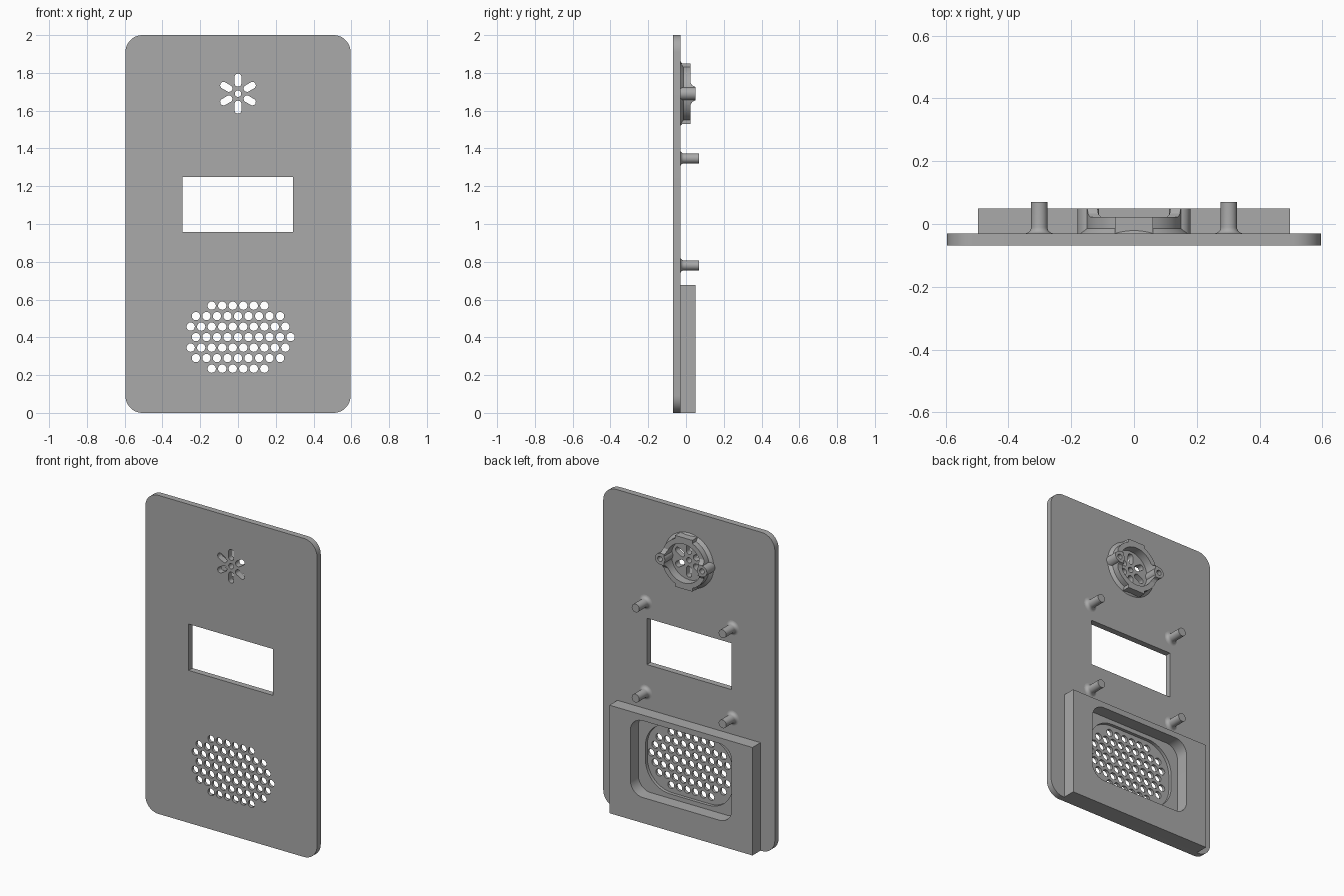
import bpy, bmesh
from math import sin, cos, pi, radians
from mathutils import Vector

if "Cube" in bpy.data.objects:
    bpy.data.objects.remove(bpy.data.objects["Cube"])

grey = bpy.data.materials.new("plain grey")
grey.use_nodes = True
colour = (0.4, 0.4, 0.4, 1)
grey.diffuse_color = colour
grey.node_tree.nodes["Principled BSDF"].inputs["Base Color"].default_value = colour

FRONT, BACK, BOX_BACK, POST_END = -0.068, -0.03, 0.05, 0.07


def make(name, bm):
    bmesh.ops.recalc_face_normals(bm, faces=bm.faces)
    mesh = bpy.data.meshes.new(name)
    bm.to_mesh(mesh)
    bm.free()
    mesh.materials.append(grey)
    ob = bpy.data.objects.new(name, mesh)
    bpy.context.collection.objects.link(ob)
    return ob


def prisms(name, outlines, y0, y1):
    """Extrude several x-z outlines from y0 to y1 into one object."""
    bm = bmesh.new()
    for pts in outlines:
        face = bm.faces.new([bm.verts.new((x, y0, z)) for x, z in pts])
        out = bmesh.ops.extrude_face_region(bm, geom=[face])
        moved = [v for v in out["geom"] if isinstance(v, bmesh.types.BMVert)]
        bmesh.ops.translate(bm, verts=moved, vec=(0, y1 - y0, 0))
    return make(name, bm)


def lathe(name, profile, x, z, closed=False, steps=48):
    """Spin a radius-y profile about an axis parallel to y."""
    bm = bmesh.new()
    verts = [bm.verts.new((r, y, 0)) for r, y in profile]
    edges = [bm.edges.new(p) for p in zip(verts, verts[1:])]
    if closed:
        edges.append(bm.edges.new((verts[-1], verts[0])))
    bmesh.ops.spin(bm, geom=verts + edges, cent=(0, 0, 0), axis=(0, 1, 0),
                   angle=2 * pi, steps=steps)
    bmesh.ops.remove_doubles(bm, verts=bm.verts, dist=1e-5)
    bmesh.ops.translate(bm, verts=bm.verts, vec=(x, 0, z))
    return make(name, bm)


def circle(x, z, r, n=24):
    return [(x + r * cos(2 * pi * i / n), z + r * sin(2 * pi * i / n)) for i in range(n)]


def rect(x0, x1, z0, z1):
    return [(x0, z0), (x1, z0), (x1, z1), (x0, z1)]


def round_rect(x0, x1, z0, z1, r, n=10):
    pts = []
    corners = ((x1 - r, z1 - r), (x0 + r, z1 - r), (x0 + r, z0 + r), (x1 - r, z0 + r))
    for q, (cx, cz) in enumerate(corners):
        for i in range(n + 1):
            a = pi / 2 * (q + i / n)
            pts.append((cx + r * cos(a), cz + r * sin(a)))
    return pts


def slot(cx, cz, angle, near, far, r, n=10):
    """Round-ended slot pointing away from a centre."""
    pts = []
    for start, d in ((-pi / 2, far - r), (pi / 2, near + r)):
        for i in range(n + 1):
            a = start + pi * i / n
            u, v = d + r * cos(a), r * sin(a)
            pts.append((cx + u * cos(angle) - v * sin(angle),
                        cz + u * sin(angle) + v * cos(angle)))
    return pts


def combine(ob, cutter, operation="DIFFERENCE"):
    mod = ob.modifiers.new("cut", "BOOLEAN")
    mod.operation, mod.solver, mod.object = operation, "EXACT", cutter
    bpy.context.view_layer.objects.active = ob
    bpy.ops.object.modifier_apply(modifier=mod.name)
    bpy.data.objects.remove(cutter)


def smooth(ob):
    bpy.ops.object.select_all(action="DESELECT")
    ob.select_set(True)
    bpy.context.view_layer.objects.active = ob
    bpy.ops.object.shade_smooth_by_angle(angle=radians(30))


# Front panel with a shallow oval recess behind the speaker grille
panel = prisms("front_panel", [round_rect(-0.596, 0.596, 0, 2, 0.09)], FRONT, BACK)
combine(panel, prisms("recess", [round_rect(-0.303, 0.303, 0.188, 0.615, 0.17)],
                      BACK - 0.02, BACK + 0.02))

# Display window, star-shaped camera slots and grille holes
EYE = 1.69
openings = [rect(-0.295, 0.292, 0.957, 1.248), circle(0, EYE, 0.017)]
openings += [slot(0, EYE, pi / 6 + k * pi / 3, 0.037, 0.106, 0.018) for k in range(6)]
pitch = 0.0557
for row, (first, count) in enumerate([(-2.5, 6), (-4, 9), (-4.5, 10), (-4, 10),
                                      (-4.5, 10), (-4, 9), (-2.5, 6)]):
    z = 0.568 - row * 0.0556
    openings += [circle((first + i) * pitch, z, 0.022) for i in range(count)]
combine(panel, prisms("openings", openings, FRONT - 0.05, BACK + 0.05))
smooth(panel)

# Speaker housing with a rounded opening
housing = prisms("speaker_housing", [rect(-0.497, 0.497, 0, 0.678)], BACK, BOX_BACK)
combine(housing, prisms("pocket", [round_rect(-0.352, 0.352, 0.16, 0.642, 0.085)],
                        BACK - 0.05, BOX_BACK + 0.05))
smooth(housing)

# Board mounting posts with filleted feet
foot = [(0.026 + 0.02 * (1 - sin(a)), BACK + 0.02 * (1 - cos(a)))
        for a in [pi / 2 * i / 6 for i in range(7)]]
for side, x in (("left", 0.302), ("right", -0.302)):
    for level, z in (("upper", 1.347), ("lower", 0.781)):
        smooth(lathe(f"{level}_{side}_post",
                     foot + [(0.026, POST_END), (0, POST_END)], x, z, steps=32))

# Camera holder ring with top and bottom tabs and side screw bosses
ring = lathe("camera_ring", [(0.122, BACK), (0.172, BACK), (0.153, BACK + 0.016),
                             (0.153, BOX_BACK), (0.122, BOX_BACK)], 0, EYE, closed=True)
for s in (1, -1):
    lo, hi = sorted((EYE + s * 0.13, EYE + s * 0.161))
    combine(ring, prisms("tab", [rect(-0.06, 0.06, lo, hi)], BACK, BOX_BACK), "UNION")
    combine(ring, prisms("boss", [circle(s * 0.146, EYE, 0.034)], BACK, BOX_BACK), "UNION")

# Lower the ring away from the bosses, leaving sloped shoulders
for s in (1, -1):
    bm = bmesh.new()
    side = [(0.036, 0.08), (0.036, 0.049), (0.044, 0.033), (0.06, 0.023), (0.3, 0.023), (0.3, 0.08)]
    face = bm.faces.new([bm.verts.new((-0.3, y, EYE + s * z)) for z, y in side])
    out = bmesh.ops.extrude_face_region(bm, geom=[face])
    bmesh.ops.translate(bm, verts=[v for v in out["geom"] if isinstance(v, bmesh.types.BMVert)],
                        vec=Vector((0.6, 0, 0)))
    combine(ring, make("shoulder", bm))
combine(ring, prisms("screw_holes", [circle(s * 0.146, EYE, 0.016) for s in (1, -1)],
                     BACK + 0.01, BOX_BACK + 0.05))
smooth(ring)
